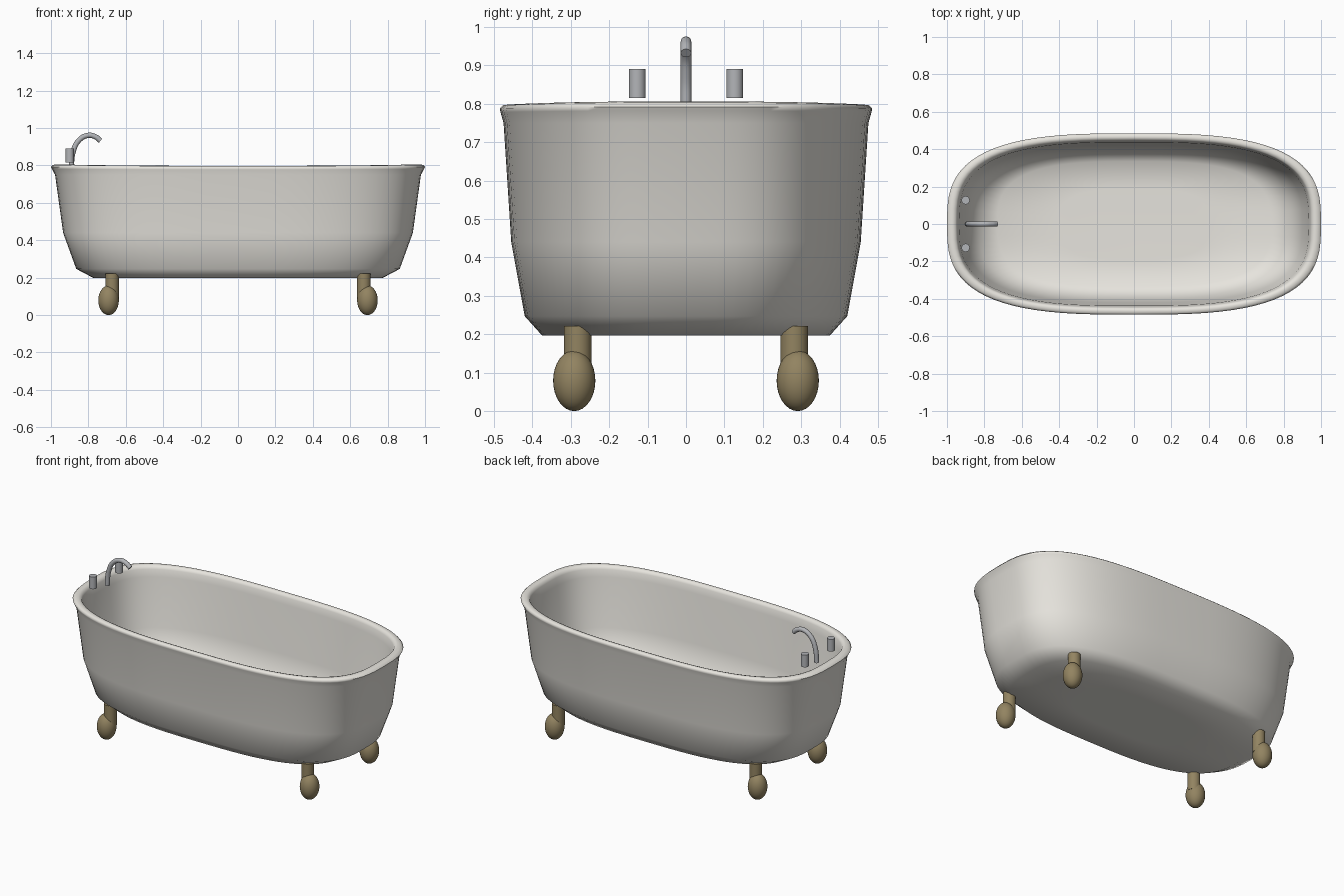
import bpy
import bmesh
from math import cos, sin, pi, copysign
from mathutils import Matrix, Vector

default = bpy.data.objects.get("Cube")
if default:
    bpy.data.objects.remove(default, do_unlink=True)


def material(name, colour, metallic=0.0):
    mat = bpy.data.materials.new(name)
    mat.use_nodes = True
    mat.diffuse_color = colour
    shader = mat.node_tree.nodes["Principled BSDF"]
    shader.inputs["Base Color"].default_value = colour
    shader.inputs["Metallic"].default_value = metallic
    return mat


def finish(name, bm, mat, angle):
    bmesh.ops.recalc_face_normals(bm, faces=bm.faces)
    mesh = bpy.data.meshes.new(name)
    bm.to_mesh(mesh)
    bm.free()
    obj = bpy.data.objects.new(name, mesh)
    bpy.context.collection.objects.link(obj)
    mesh.materials.append(mat)
    bpy.ops.object.select_all(action="DESELECT")
    obj.select_set(True)
    bpy.context.view_layer.objects.active = obj
    bpy.ops.object.shade_smooth_by_angle(angle=angle)
    return obj


def signed_power(value, exponent):
    return copysign(abs(value) ** exponent, value)


def oval_ring(bm, half_x, half_y, z, lift, sides=80):
    """Superellipse ring, lifted slightly towards the two ends."""
    verts = []
    for i in range(sides):
        a = 2 * pi * i / sides
        x = half_x * signed_power(cos(a), 2 / 3)
        y = half_y * signed_power(sin(a), 2 / 3)
        verts.append(bm.verts.new((x, y, z + lift * cos(a) ** 2)))
    return verts


def cylinder(bm, radius, bottom, top, x, y, sides=32):
    bmesh.ops.create_cone(
        bm, cap_ends=True, segments=sides, radius1=radius, radius2=radius,
        depth=top - bottom,
        matrix=Matrix.Translation((x, y, (top + bottom) / 2)))


enamel = material("enamel", (0.80, 0.78, 0.73, 1))
brass = material("aged_brass", (0.29, 0.23, 0.12, 1))
steel = material("steel", (0.45, 0.46, 0.48, 1))

# Tub shell: underside, outer wall, rolled rim, inner wall, floor
SECTIONS = [
    (0.40, 0.19, 0.197, 0), (0.77, 0.375, 0.197, 0), (0.865, 0.42, 0.247, 0),
    (0.935, 0.455, 0.44, 0), (0.978, 0.475, 0.75, 0),
    (0.995, 0.483, 0.778, 0.004), (1.0, 0.485, 0.788, 0.004),
    (0.99, 0.477, 0.796, 0.007), (0.97, 0.463, 0.798, 0.008),
    (0.953, 0.451, 0.794, 0.008), (0.945, 0.445, 0.78, 0.004),
    (0.935, 0.437, 0.74, 0), (0.90, 0.42, 0.44, 0),
    (0.83, 0.385, 0.28, 0), (0.73, 0.335, 0.235, 0), (0.40, 0.19, 0.23, 0),
]
bm = bmesh.new()
rings = [oval_ring(bm, *section) for section in SECTIONS]
for low, high in zip(rings, rings[1:]):
    for i in range(len(low)):
        j = (i + 1) % len(low)
        bm.faces.new((low[i], low[j], high[j], high[i]))
bm.faces.new(rings[0])
bm.faces.new(rings[-1])
finish("tub", bm, enamel, 1.2)

# Four legs, each a short post on an egg-shaped foot
for x_name, sx in (("left", 1), ("right", -1)):
    for y_name, sy in (("front", -1), ("back", 1)):
        bm = bmesh.new()
        cylinder(bm, 0.036, 0.09, 0.222, sx * 0.673, sy * 0.282)
        finish(f"{y_name}_{x_name}_leg_post", bm, brass, 0.6)
        bm = bmesh.new()
        place = Matrix.Translation((sx * 0.692, sy * 0.291, 0.079))
        shape = Matrix.Diagonal(Vector((0.055, 0.055, 0.079, 1)))
        bmesh.ops.create_uvsphere(bm, u_segments=32, v_segments=16,
                                  radius=1, matrix=place @ shape)
        finish(f"{y_name}_{x_name}_foot", bm, brass, 0.6)

# Tap handles
for name, y in (("front", -0.127), ("back", 0.127)):
    bm = bmesh.new()
    cylinder(bm, 0.022, 0.815, 0.89, -0.9, y)
    finish(f"{name}_tap_handle", bm, steel, 0.6)

# Curved spout
curve = bpy.data.curves.new("spout", "CURVE")
curve.dimensions = "3D"
curve.bevel_depth = 0.014
curve.bevel_resolution = 4
curve.resolution_u = 8
curve.use_fill_caps = True
path = [(-0.892, 0.785), (-0.882, 0.87), (-0.85, 0.935),
        (-0.80, 0.961), (-0.76, 0.952), (-0.735, 0.932)]
spline = curve.splines.new("BEZIER")
spline.bezier_points.add(len(path) - 1)
for point, (x, z) in zip(spline.bezier_points, path):
    point.co = (x, 0, z)
    point.handle_left_type = point.handle_right_type = "AUTO"
curve.materials.append(steel)
spout = bpy.data.objects.new("spout", curve)
bpy.context.collection.objects.link(spout)
